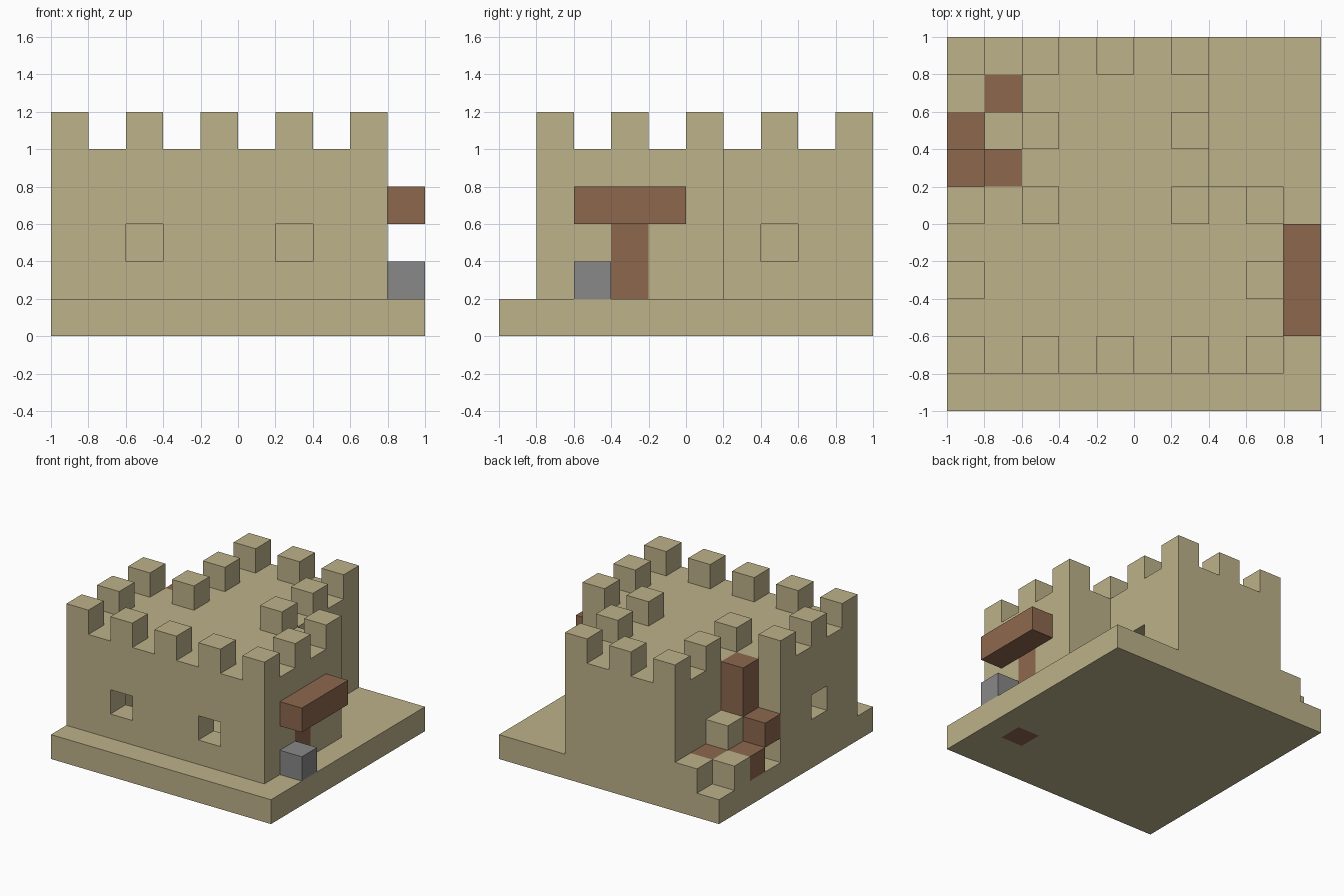
import bpy, bmesh

cube = bpy.data.objects.get("Cube")
if cube:
    bpy.data.objects.remove(cube, do_unlink=True)

U = 0.2  # one building block


def material(name, rgb):
    m = bpy.data.materials.new(name)
    m.use_nodes = True
    m.diffuse_color = (*rgb, 1)
    m.node_tree.nodes["Principled BSDF"].inputs["Base Color"].default_value = (*rgb, 1)
    return m


SAND = material("sandstone", (0.509, 0.445, 0.254))
WOOD = material("brown wood", (0.266, 0.138, 0.076))
STONE = material("grey stone", (0.246, 0.246, 0.246))


def prism(name, outline, z0, z1, mat):
    """Extrude a counter-clockwise outline from z0 to z1."""
    bm = bmesh.new()
    face = bm.faces.new([bm.verts.new((x, y, z0)) for x, y in outline])
    top = bmesh.ops.extrude_face_region(bm, geom=[face])["geom"]
    verts = [v for v in top if isinstance(v, bmesh.types.BMVert)]
    bmesh.ops.translate(bm, verts=verts, vec=(0, 0, z1 - z0))
    bmesh.ops.recalc_face_normals(bm, faces=bm.faces)
    mesh = bpy.data.meshes.new(name)
    bm.to_mesh(mesh)
    bm.free()
    mesh.materials.append(mat)
    ob = bpy.data.objects.new(name, mesh)
    bpy.context.collection.objects.link(ob)
    return ob


def box(name, x, y, z, mat):
    return prism(name, [(x[0], y[0]), (x[1], y[0]), (x[1], y[1]), (x[0], y[1])], *z, mat)


def block(name, x, y, z0, z1, mat):
    """One block wide, placed by its lowest x and y corner."""
    return box(name, (x, x + U), (y, y + U), (z0, z1), mat)


def cut(target, cutter):
    mod = target.modifiers.new("cut", 'BOOLEAN')
    mod.operation, mod.solver, mod.object = 'DIFFERENCE', 'EXACT', cutter
    bpy.context.view_layer.update()
    deps = bpy.context.evaluated_depsgraph_get()
    mesh = bpy.data.meshes.new_from_object(target.evaluated_get(deps))
    target.modifiers.clear()
    target.data = mesh
    bpy.data.objects.remove(cutter, do_unlink=True)


# Ground slab, with one wooden block showing through its underside
base = box("ground_slab", (-1, 1), (-1, 1), (0, U), SAND)
base.data.materials.append(WOOD)
bm = bmesh.new()
bm.from_mesh(base.data)
for axis, cuts in (((1, 0, 0), (0.6, 0.8)), ((0, 1, 0), (-0.6, -0.4))):
    for c in cuts:
        bmesh.ops.bisect_plane(bm, geom=bm.verts[:] + bm.edges[:] + bm.faces[:],
                               plane_co=[a * c for a in axis], plane_no=axis)
for f in bm.faces:
    c = f.calc_center_median()
    if c.z < 0.01 and 0.6 < c.x < 0.8 and -0.6 < c.y < -0.4:
        f.material_index = 1
bm.to_mesh(base.data)
bm.free()

# Keep: hollow building with a narrower rear wing
keep = prism("castle_keep", [(-1, -.8), (.8, -.8), (.8, .2), (.4, .2), (.4, 1),
                             (-.6, 1), (-.6, .2), (-1, .2)], U, 1.0, SAND)
cut(keep, prism("room_cutter", [(-.8, -.6), (.6, -.6), (.6, 0), (.2, 0), (.2, .8),
                                (-.4, .8), (-.4, 0), (-.8, 0)], 0.1, 0.8, SAND))

# Window openings and the doorway
for x, y in (((-.6, -.4), (-.85, -.55)), ((.2, .4), (-.85, -.55)),
             ((.15, .45), (.4, .6)), ((-1.05, -.75), (-.4, -.2))):
    cut(keep, box("window_cutter", x, y, (.4, .6), SAND))
cut(keep, box("door_cutter", (.55, .85), (-.4, -.2), (.1, .6), SAND))
block("door", .6, -.4, U, .6, WOOD)

# Battlements around the roof edge
merlons = [(-1 + 0.4 * i, -.8) for i in range(5)]
merlons += [(x, y) for x in (-1, .6) for y in (-.4, 0)]
merlons += [(x, y) for x in (-.6, .2) for y in (0, .4, .8)]
merlons.append((-.2, .8))
for n, (x, y) in enumerate(merlons, 1):
    block(f"merlon_{n}", x, y, 1.0, 1.2, SAND)

# Awning over the door and the stone beside it
box("door_awning", (.8, 1), (-.6, 0), (.6, .8), WOOD)
block("stone_block", .8, -.6, U, .4, STONE)

# Winding steps in the rear corner
block("sand_step_low", -.8, .8, U, .4, SAND)
block("sand_step_side", -1, .6, U, .4, SAND)
block("sand_step_high", -.8, .4, U, .6, SAND)
block("wood_step_inner", -.8, .6, U, .4, WOOD)
block("wood_step_outer", -1, .4, U, .4, WOOD)
block("wood_step_high", -1, .2, .4, .6, WOOD)
block("wood_post", -.8, .2, U, 1.0, WOOD)
